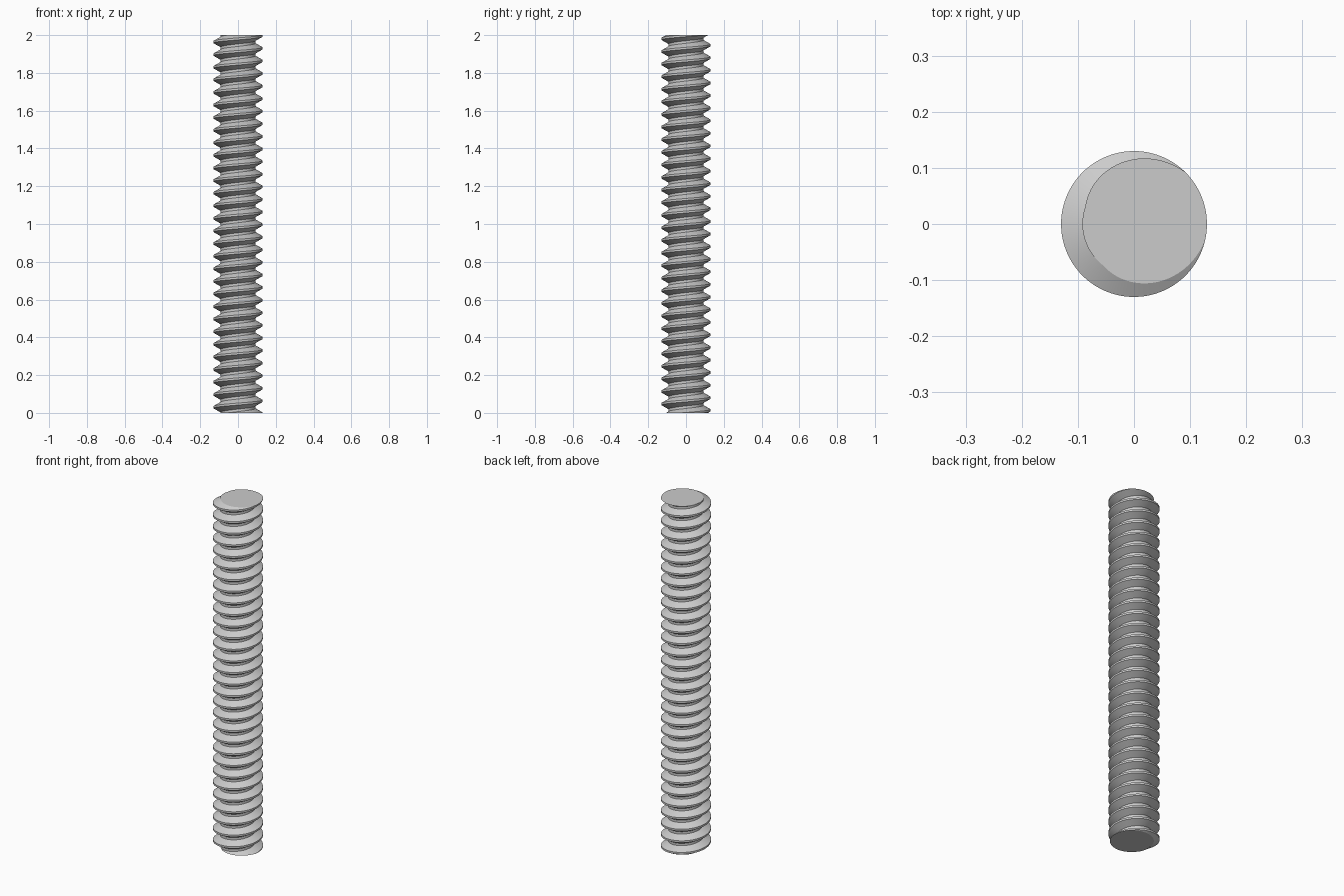
import bpy, bmesh, math

cube = bpy.data.objects.get("Cube")
if cube:
    bpy.data.objects.remove(cube, do_unlink=True)

LENGTH = 2.0
TURNS = 30
PITCH = LENGTH / TURNS
CREST, ROOT = 0.13, 0.092
SEGMENTS = 72
START = math.radians(17)

# Thread profile over one pitch: (fraction of pitch, radius)
profile = [(-0.08, CREST), (0.08, CREST), (0.4, ROOT), (0.6, ROOT)]

steel = bpy.data.materials.new("steel_grey")
steel.use_nodes = True
color = (0.6, 0.6, 0.6, 1.0)
steel.diffuse_color = color
steel.node_tree.nodes["Principled BSDF"].inputs["Base Color"].default_value = color

# Sweep the profile along a right-hand helix that overshoots both ends
bm = bmesh.new()
rows = []
for k in range(-2 * SEGMENTS, (TURNS + 3) * SEGMENTS):
    turn = k / SEGMENTS
    angle = START + math.tau * (k % SEGMENTS) / SEGMENTS
    rows.append([bm.verts.new((r * math.cos(angle), r * math.sin(angle),
                               PITCH * (turn + f))) for f, r in profile])

# Each row's last point joins the first point one turn higher
for k in range(len(rows) - SEGMENTS - 1):
    lower = rows[k] + [rows[k + SEGMENTS][0]]
    ahead = rows[k + 1] + [rows[k + 1 + SEGMENTS][0]]
    for j in range(len(profile)):
        bm.faces.new((lower[j], ahead[j], ahead[j + 1], lower[j + 1]))

# Cut both ends square and cap them
for z, direction in ((0.0, -1), (LENGTH, 1)):
    bmesh.ops.bisect_plane(bm, geom=bm.verts[:] + bm.edges[:] + bm.faces[:],
                           plane_co=(0, 0, z), plane_no=(0, 0, direction),
                           dist=1e-6, clear_outer=True)
loose = [v for v in bm.verts if not v.link_faces]
bmesh.ops.delete(bm, geom=loose, context='VERTS')
bmesh.ops.holes_fill(bm, edges=[e for e in bm.edges if e.is_boundary], sides=0)
bmesh.ops.recalc_face_normals(bm, faces=bm.faces[:])

mesh = bpy.data.meshes.new("threaded_rod")
bm.to_mesh(mesh)
bm.free()
mesh.materials.append(steel)
rod = bpy.data.objects.new("threaded_rod", mesh)
bpy.context.collection.objects.link(rod)

# Smooth around the helix, crisp at the crests, roots and ends
bpy.ops.object.select_all(action='DESELECT')
rod.select_set(True)
bpy.context.view_layer.objects.active = rod
bpy.ops.object.shade_smooth_by_angle(angle=math.radians(20))
